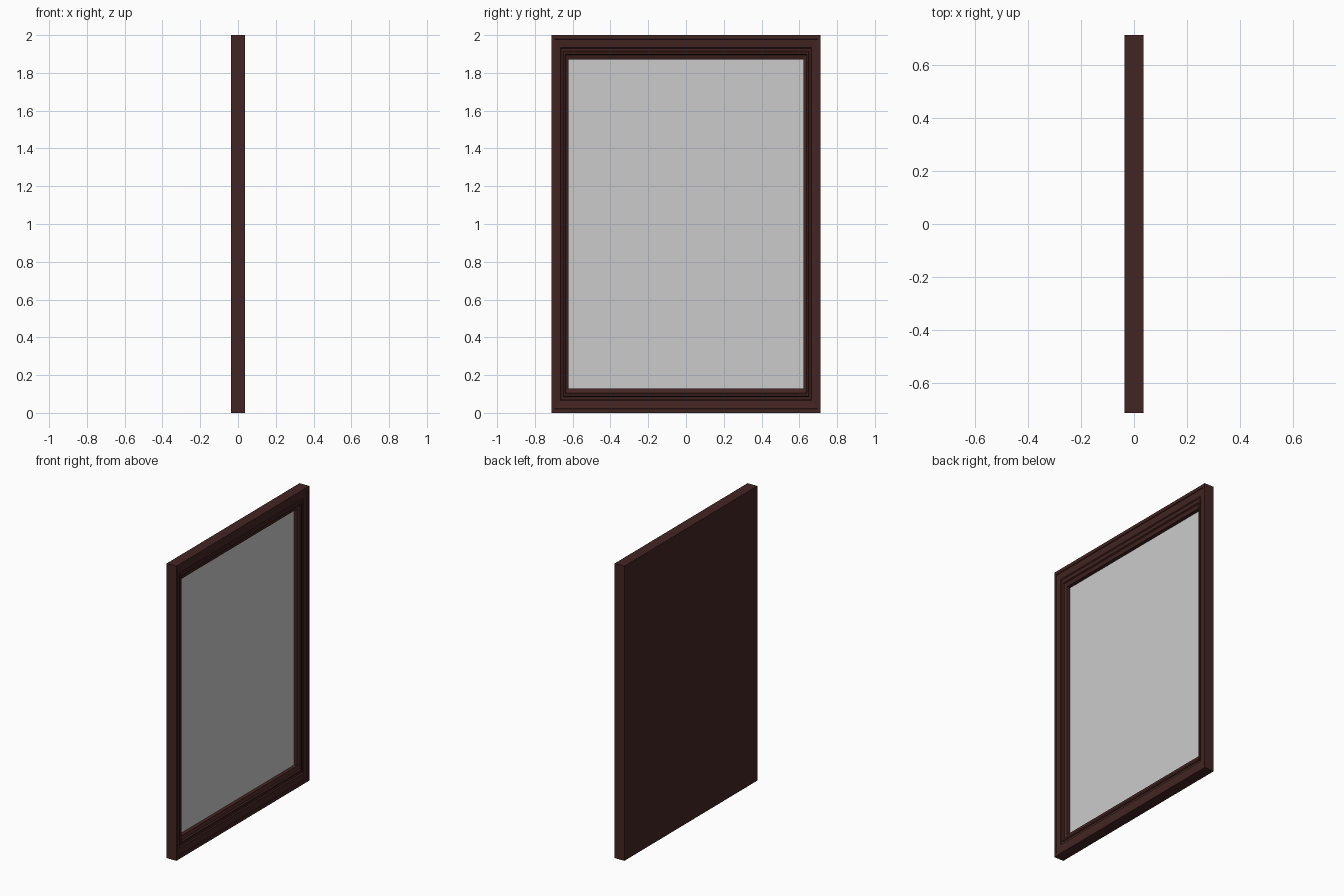
import bpy, bmesh

if "Cube" in bpy.data.objects:
    bpy.data.objects.remove(bpy.data.objects["Cube"])

HALF_Y, HEIGHT = 0.713, 2.0
INSET_Y, INSET_Z = 0.092, 0.128
MIRROR_X = -0.014

# Moulding cross-section: (fraction across the frame width, x depth)
PROFILE = [(0, -0.036), (0, 0.036), (0.17, 0.036), (0.19, 0.032),
           (0.52, 0.028), (0.56, 0.021), (0.66, 0.021), (0.69, 0.026),
           (0.78, 0.026), (0.82, 0.018), (1.0, 0.010), (1.0, MIRROR_X)]


def material(name, color):
    mat = bpy.data.materials.new(name)
    mat.diffuse_color = color
    mat.use_nodes = True
    mat.node_tree.nodes["Principled BSDF"].inputs["Base Color"].default_value = mat.diffuse_color
    return mat


def rectangle(bm, t, x):
    y = HALF_Y - INSET_Y * t
    low, high = INSET_Z * t, HEIGHT - INSET_Z * t
    return [bm.verts.new((x, a, b)) for a, b in
            ((-y, low), (y, low), (y, high), (-y, high))]


def finish(bm, name):
    mesh = bpy.data.meshes.new(name)
    bm.to_mesh(mesh)
    bm.free()
    obj = bpy.data.objects.new(name, mesh)
    bpy.context.collection.objects.link(obj)
    return obj


# Mitred frame with stepped moulding and a closed flat back
bm = bmesh.new()
rings = [rectangle(bm, t, x) for t, x in PROFILE]
for a, b in zip(rings, rings[1:]):
    for i in range(4):
        j = (i + 1) % 4
        bm.faces.new((a[i], a[j], b[j], b[i]))
bm.faces.new(rings[0][::-1])
frame = finish(bm, "frame")
frame.data.materials.append(material("dark_wood", (0.055, 0.018, 0.016, 1)))

# Recessed mirror pane
bm = bmesh.new()
bm.faces.new(rectangle(bm, 1.0, MIRROR_X))
finish(bm, "mirror_pane")
